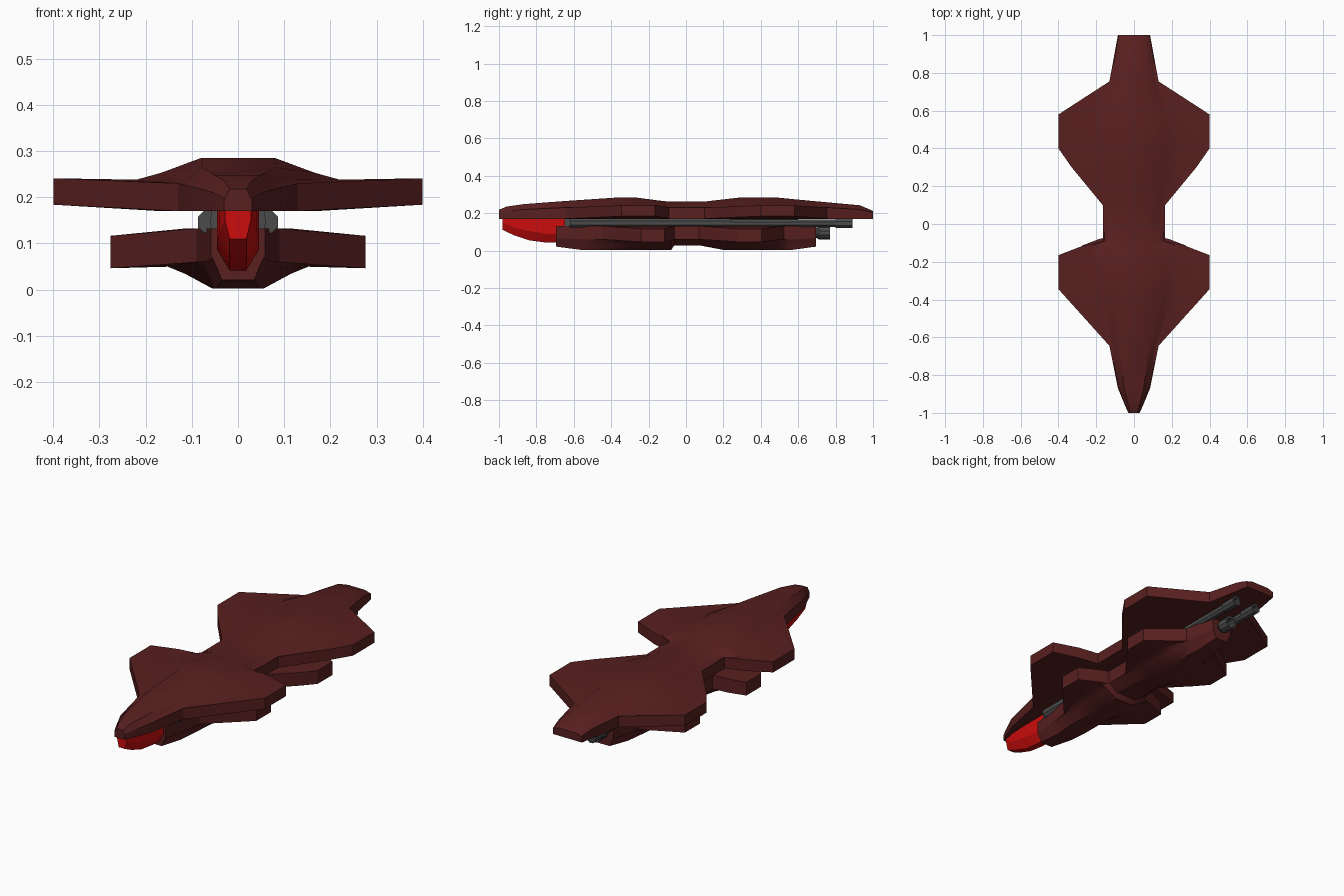
import bpy, bmesh, math
from mathutils import Matrix

if "Cube" in bpy.data.objects:
    bpy.data.objects.remove(bpy.data.objects["Cube"])


def material(name, rgb):
    m = bpy.data.materials.new(name)
    m.diffuse_color = (*rgb, 1)
    m.use_nodes = True
    m.node_tree.nodes["Principled BSDF"].inputs["Base Color"].default_value = m.diffuse_color
    return m


MAROON = material("maroon", (0.10, 0.014, 0.014))
RED = material("red", (0.6, 0.004, 0.004))
GREY = material("dark_grey", (0.07, 0.07, 0.07))


def finish(name, bm, mat, angle=30):
    bmesh.ops.recalc_face_normals(bm, faces=bm.faces)
    me = bpy.data.meshes.new(name)
    bm.to_mesh(me)
    bm.free()
    me.materials.append(mat)
    ob = bpy.data.objects.new(name, me)
    bpy.context.collection.objects.link(ob)
    bpy.ops.object.select_all(action='DESELECT')
    bpy.context.view_layer.objects.active = ob
    ob.select_set(True)
    bpy.ops.object.shade_smooth_by_angle(angle=math.radians(angle))
    return ob


def loft(name, sections, mat, angle=30):
    """Join (y, half profile) sections, each mirrored over x = 0, and cap the ends."""
    bm = bmesh.new()
    rings = []
    for y, half in sections:
        ring = half + [(-x, z) for x, z in reversed(half)]
        rings.append([bm.verts.new((x, y, z)) for x, z in ring])
    n = len(rings[0])
    for a, b in zip(rings, rings[1:]):
        for i in range(n):
            j = (i + 1) % n
            bm.faces.new((a[i], a[j], b[j], b[i]))
    bm.faces.new(rings[0])
    bm.faces.new(rings[-1])
    return finish(name, bm, mat, angle)


def hull_half(w, top, edge, s, base, sz):
    """Half cross-section: flat deck, sloped shoulder, wing, flat inner face."""
    a, b, c = min(.08, .6 * w), min(.165, .82 * w), min(.22, .95 * w)
    low = max(0, w - .17) * .06
    pts = [(a, top), (b, top + (edge - top) * .72), (c, edge - .003),
           (w, edge), (w, low), (min(.17, .9 * w), 0)]
    return [(x * s, base + d * sz) for x, d in pts]


# y, half width, deck height, edge height (measured from the flat inner face)
BODY = [(-.645, .13, .095, .06), (-.345, .40, .115, .071), (-.28, .40, .115, .071),
        (-.165, .40, .10, .071), (-.115, .27, .094, .066), (-.09, .165, .092, .06),
        (.10, .165, .092, .06), (.30, .33, .115, .067), (.40, .40, .115, .071),
        (.47, .40, .115, .071), (.58, .40, .104, .071), (.755, .13, .088, .06)]
NOSE = [(-1, .03, .048, .03), (-.96, .048, .065, .038), (-.87, .085, .078, .05)]
TAIL = [(.93, .098, .072, .05), (1, .085, .042, .034)]

# Upper hull, and the smaller upside-down lower hull
loft("upper_hull", [(y, hull_half(w, t, e, 1, .17, 1)) for y, w, t, e in NOSE + BODY + TAIL],
     MAROON)
lower = [(-1, .085, .098, .055), (-.79, .11, .115, .06)]
lower += [(y, w, t if abs(y) < .1 or .09 < y < .11 else .115, e) for y, w, t, e in BODY]
lower += [(.8, .122, .115, .06), (1, .085, .098, .055)]
loft("lower_hull", [(y * .695, hull_half(w, t, e * 1.07, .69, .132, -1.13))
                    for y, w, t, e in lower], MAROON)

# Red canopy between the hulls at the front
loft("canopy", [(y, [(w, .172), (w, zs), (.018, zb)]) for y, w, zs, zb in
                [(-.98, .028, .15, .11), (-.92, .04, .125, .082),
                 (-.84, .045, .105, .055), (-.75, .046, .09, .043), (-.62, .046, .085, .04)]],
     RED, 15)

# Grey core joining the hulls
loft("core", [(y, [(.056, .175), (.06, .15), (.056, .11)]) for y in (-.65, .60)], GREY)


def tube(name, x, z, profile, sides):
    """Turned part along y from (y, radius) steps."""
    bm = bmesh.new()
    rings = []
    for y, r in profile:
        rings.append([bm.verts.new((x + r * math.cos(2 * math.pi * (i + .5) / sides), y,
                                    z + r * math.sin(2 * math.pi * (i + .5) / sides)))
                      for i in range(sides)])
    for a, b in zip(rings, rings[1:]):
        for i in range(sides):
            j = (i + 1) % sides
            bm.faces.new((a[i], a[j], b[j], b[i]))
    bm.faces.new(rings[0])
    bm.faces.new(rings[-1])
    return finish(name, bm, GREY)


# Long side tubes, hollow at the rear
for side, x in (("left", -.062), ("right", .062)):
    tube(side + "_rail", x, .147, [(-.62, .027), (.24, .027)], 8)
    tube(side + "_barrel", x, .145, [(.22, .022), (.80, .022), (.80, .027), (.89, .027),
                                     (.89, .017), (.84, .015)], 8)

# Central rear thruster
tube("thruster", 0, .095, [(.58, .028), (.70, .028), (.71, .035), (.77, .035),
                           (.77, .024), (.72, .02)], 10)
